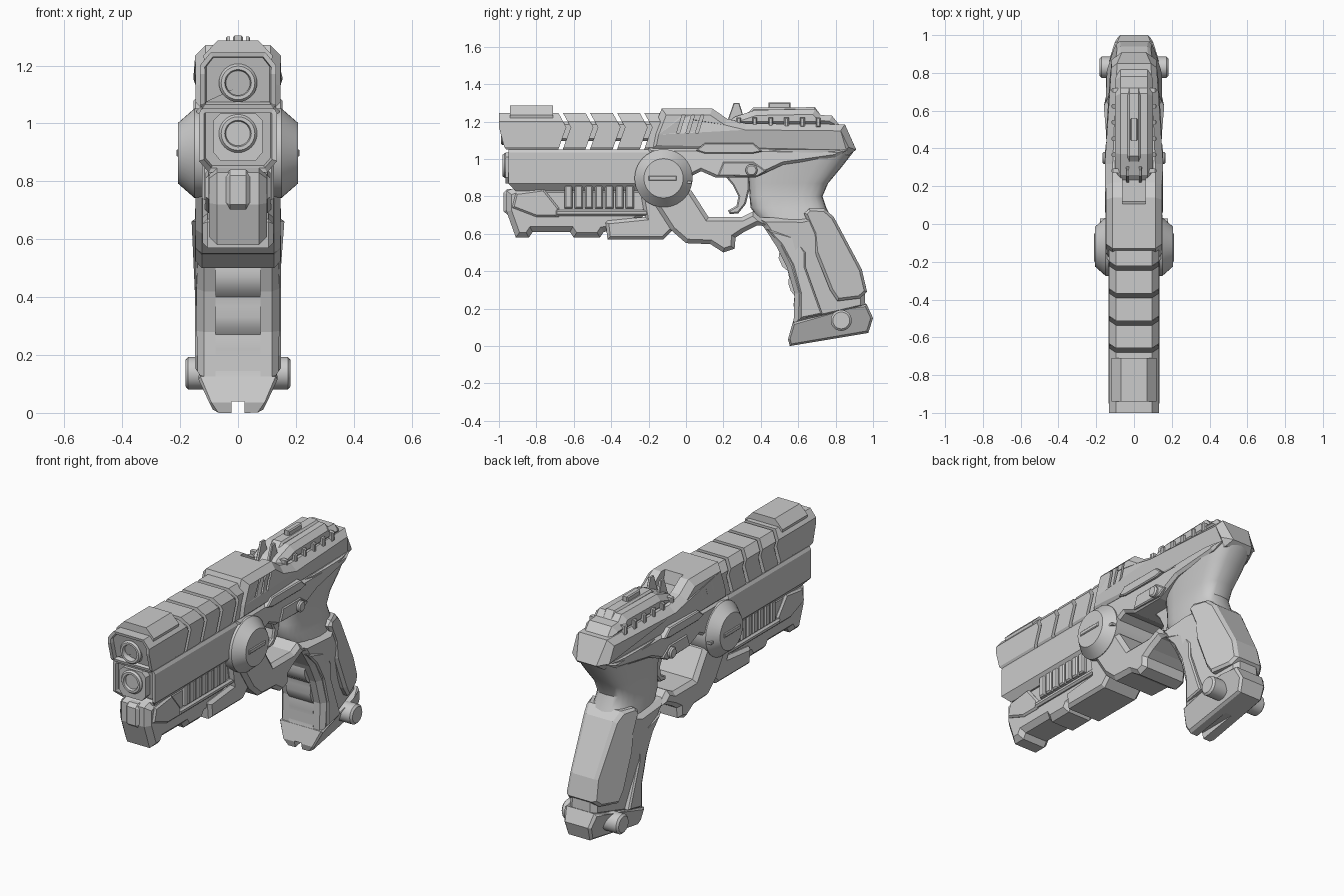
import bpy, bmesh, math
from mathutils import Vector


def finish(name, bm, smooth=False):
    bmesh.ops.recalc_face_normals(bm, faces=bm.faces)
    me = bpy.data.meshes.new(name)
    bm.to_mesh(me)
    bm.free()
    ob = bpy.data.objects.new(name, me)
    bpy.context.collection.objects.link(ob)
    bpy.ops.object.select_all(action='DESELECT')
    bpy.context.view_layer.objects.active = ob
    ob.select_set(True)
    if smooth:
        bpy.ops.object.shade_smooth_by_angle(angle=math.radians(35))
    return ob


def prism(name, pts, w, c=0.0, x0=None, smooth=False):
    """Side profile (y, z[, half width]) extruded across x; c chamfers the outer rims.
    With x0 the part spans x0..w and is mirrored to the other side."""
    bm = bmesh.new()
    halves = [p[2] if len(p) > 2 else w for p in pts]
    a = [bm.verts.new((h, p[0], p[1])) for p, h in zip(pts, halves)]
    b = [bm.verts.new((-h if x0 is None else x0, p[0], p[1])) for p, h in zip(pts, halves)]
    caps = [bm.faces.new(a), bm.faces.new(b[::-1])]
    for i in range(len(pts)):
        j = (i + 1) % len(pts)
        bm.faces.new((a[i], b[i], b[j], a[j]))
    bmesh.ops.recalc_face_normals(bm, faces=bm.faces)
    if c:
        rims = caps if x0 is None else caps[:1]
        edges = list({e for f in rims for e in f.edges})
        bmesh.ops.bevel(bm, geom=edges, offset=c, segments=1, profile=0.5,
                        affect='EDGES', clamp_overlap=True)
    if x0 is not None:
        geo = bmesh.ops.duplicate(bm, geom=bm.verts[:] + bm.edges[:] + bm.faces[:])["geom"]
        for v in geo:
            if isinstance(v, bmesh.types.BMVert):
                v.co.x *= -1
    return finish(name, bm, smooth)


def sweep(name, half, front, back, inset=0):
    """Half cross-section (x, z) mirrored and run along y between front(z) and back(z)."""
    ring = half + [(-x, z) for x, z in reversed(half)]
    bm = bmesh.new()
    a = [bm.verts.new((x, front(z), z)) for x, z in ring]
    b = [bm.verts.new((x, back(z), z)) for x, z in ring]
    face = bm.faces.new(a)
    bm.faces.new(b[::-1])
    for i in range(len(ring)):
        j = (i + 1) % len(ring)
        bm.faces.new((a[i], b[i], b[j], a[j]))
    bmesh.ops.recalc_face_normals(bm, faces=bm.faces)
    if inset:
        bmesh.ops.inset_individual(bm, faces=[face], thickness=inset, depth=0)
        bmesh.ops.inset_individual(bm, faces=[face], thickness=0.006, depth=-0.02)
    return finish(name, bm)


def lathe(name, prof, centre, axis, n=32):
    """Revolve (radius, position along axis) about the x or y axis."""
    bm = bmesh.new()
    rings = []
    for r, h in prof:
        ring = []
        for k in range(n):
            u, v = r * math.cos(math.tau * k / n), r * math.sin(math.tau * k / n)
            co = (h, u, v) if axis == 'x' else (u, h, v)
            ring.append(bm.verts.new(Vector(co) + Vector(centre)))
        rings.append(ring)
    for p, q in zip(rings, rings[1:]):
        for k in range(n):
            bm.faces.new((p[k], p[(k + 1) % n], q[(k + 1) % n], q[k]))
    bm.faces.new(rings[0])
    bm.faces.new(rings[-1])
    return finish(name, bm, True)


def box(name, y0, y1, z0, z1, w, c=0.0, x0=None):
    return prism(name, [(y0, z0), (y1, z0), (y1, z1), (y0, z1)], w, c, x0)


def cut(ob, cutter):
    m = ob.modifiers.new("cut", 'BOOLEAN')
    m.object, m.operation, m.solver = cutter, 'DIFFERENCE', 'EXACT'
    bpy.context.view_layer.objects.active = ob
    bpy.ops.object.modifier_apply(modifier=m.name)
    bpy.data.objects.remove(cutter)


# Upper shroud: chevron-ended segments over a narrow core
def chevron(y):
    return lambda z: y + 0.03 - ((z - 1.17) * 0.55 if z > 1.17 else (1.17 - z) * 0.36)


shroud = [(0.122, 1.05), (0.132, 1.065), (0.132, 1.17), (0.132, 1.2), (0.095, 1.245)]
joints = [-0.67, -0.525, -0.38, -0.235]
sweep("shroud_front", shroud, lambda z: -1 if z > 1.1 else -0.96 - (z - 1.05) * 0.8,
      chevron(joints[0]), 0.018)
for i, y in enumerate(joints):
    end = chevron(joints[i + 1]) if i < 3 else (lambda z: -0.1)
    sweep(f"shroud_segment_{i + 1}", shroud, chevron(y + 0.024), end)
box("shroud_core", -0.9, -0.1, 1.095, 1.2, 0.112, 0.015)
sweep("front_sight_cap", [(0.115, 1.21), (0.12, 1.235), (0.07, 1.286)],
      lambda z: -0.94, lambda z: -0.71)

# Lower barrel housing, stepped up above the vents
sweep("barrel_housing", [(0.1, 0.83), (0.135, 0.87), (0.135, 1.035), (0.125, 1.052)],
      lambda z: -0.95 if z > 0.85 else -0.91, lambda z: -0.1, 0.018)
sweep("barrel_housing_nose", [(0.06, 0.87), (0.085, 0.9), (0.085, 1.01), (0.06, 1.035)],
      lambda z: -0.965, lambda z: -0.9)
for name, z, y in (("upper_muzzle", 1.14, -0.99), ("lower_muzzle", 0.965, -0.98)):
    lathe(name, [(0.066, y + 0.15), (0.066, y + 0.01), (0.058, y), (0.046, y),
                 (0.042, y + 0.01), (0.042, y + 0.1)], (0, 0, z), 'y')

# Under-barrel rail with vents
prism("under_rail", [(-0.96, 0.83), (-0.96, 0.72), (-0.91, 0.58), (-0.84, 0.58), (-0.82, 0.61),
                     (-0.62, 0.61), (-0.6, 0.58), (-0.46, 0.58), (-0.44, 0.61), (-0.3, 0.63),
                     (-0.2, 0.72), (-0.2, 0.85), (-0.9, 0.85)], 0.1, 0.028)
prism("rail_nose", [(-0.975, 0.82), (-0.975, 0.72), (-0.94, 0.69), (-0.9, 0.69), (-0.9, 0.84),
                    (-0.955, 0.84)], 0.045, 0.018)
prism("rail_side_rib", [(-0.93, 0.74), (-0.8, 0.69), (-0.68, 0.69), (-0.68, 0.74), (-0.76, 0.84),
                        (-0.91, 0.82)], 0.112, 0.01)
box("vent_sill", -0.7, -0.15, 0.695, 0.728, 0.118, 0.01)
for i in range(7):
    y = -0.65 + i * 0.0545
    box(f"vent_fin_{i + 1}", y, y + 0.044, 0.735, 0.86, 0.124, 0.008)
prism("rail_rear_block", [(-0.43, 0.66), (-0.42, 0.57), (-0.12, 0.57), (-0.04, 0.65),
                          (-0.1, 0.86), (-0.25, 0.86), (-0.22, 0.69), (-0.42, 0.67)],
      0.122, 0.02)

# Pivot drum on both sides
lathe("pivot_drum", [(0.105, -0.207), (0.155, -0.15), (0.155, 0.15), (0.105, 0.207)],
      (0, -0.12, 0.897), 'x', 40)
box("drum_bar", -0.2, -0.05, 0.885, 0.91, 0.213, 0.004)
box("drum_bar_lower", -0.08, 0.03, 0.868, 0.882, 0.18)

# Trigger guard and trigger
prism("trigger_guard", [(-0.17, 0.76), (-0.05, 0.86), (0.03, 0.83), (0.12, 0.69), (0.3, 0.69),
                        (0.36, 0.72), (0.45, 0.64), (0.38, 0.645), (0.31, 0.61), (0.265, 0.58),
                        (0.26, 0.52), (0.2, 0.5), (0.13, 0.545), (0.0, 0.55), (-0.08, 0.62)],
      0.147, 0.025)
prism("trigger", [(0.2, 0.92), (0.25, 0.86), (0.28, 0.8), (0.27, 0.75), (0.225, 0.725),
                  (0.235, 0.705), (0.28, 0.71), (0.32, 0.76), (0.34, 0.84), (0.34, 0.92)],
      0.035, 0.008)

# Receiver: upper housing, frame and raised plates
housing = prism("receiver_housing", [(-0.2, 1.04), (-0.18, 1.14), (-0.13, 1.27), (0.14, 1.27),
                (0.22, 1.215), (0.32, 1.19), (0.85, 1.185, 0.125), (0.91, 1.05, 0.1),
                (0.87, 1.02, 0.12)], 0.148, 0.035)
slits = [prism("slit_cutter", [(y, 1.14), (y + 0.016, 1.14), (y + 0.046, 1.235),
               (y + 0.03, 1.235)], 0.2, 0, 0.115) for y in (-0.05, 0.0, 0.05)]
for s in slits:
    cut(housing, s)
cut(housing, prism("sight_notch_cutter", [(0.1, 1.3), (0.12, 1.2), (0.3, 1.2), (0.3, 1.3)], 0.06))
prism("frame", [(-0.2, 1.06), (-0.2, 0.9), (0.03, 0.91), (0.08, 0.935), (0.16, 0.9), (0.37, 0.9),
                (0.52, 0.97), (0.8, 1.01, 0.13), (0.87, 1.05, 0.12)], 0.143, 0.015)
prism("frame_plate", [(0.05, 1.045), (0.1, 1.085), (0.36, 1.085), (0.41, 1.04), (0.36, 1.03),
                      (0.1, 1.03)], 0.153, 0.006)
prism("pin_plate", [(0.17, 0.91), (0.2, 0.985), (0.36, 0.985), (0.43, 0.935), (0.38, 0.905)],
      0.15, 0.006)
lathe("frame_pin", [(0.024, -0.168), (0.032, -0.16), (0.032, 0.16), (0.024, 0.168)],
      (0, 0.35, 0.94), 'x', 20)

# Rear top deck, ribs and sights
prism("top_deck", [(0.2, 1.17), (0.26, 1.225), (0.37, 1.262), (0.69, 1.268), (0.72, 1.235),
                   (0.78, 1.232), (0.83, 1.17)], 0.1, 0.04)
for i in range(6):
    y = 0.27 + i * 0.085
    box(f"deck_rib_{i + 1}", y, y + 0.025, 1.17, 1.222, 0.118, 0.006, 0.06)
prism("deck_ridge", [(0.3, 1.22), (0.36, 1.275), (0.69, 1.277), (0.73, 1.22)], 0.035, 0.01)
box("rear_sight", 0.44, 0.56, 1.26, 1.303, 0.018, 0.006)
prism("sight_ears", [(0.22, 1.2), (0.255, 1.3), (0.285, 1.3), (0.31, 1.22)], 0.042, 0.004, 0.027)

# Neck flowing from the receiver into the grip
bm = bmesh.new()
loops = []
for z, y0, y1, w in [(1.05, 0.34, 0.905, 0.13), (0.96, 0.33, 0.835, 0.122),
                     (0.87, 0.335, 0.76, 0.108), (0.8, 0.34, 0.73, 0.103),
                     (0.74, 0.345, 0.75, 0.112), (0.64, 0.42, 0.8, 0.132)]:
    loop = []
    for k in range(24):
        c, s = math.cos(math.tau * k / 24), math.sin(math.tau * k / 24)
        c, s = (math.copysign(abs(t) ** 0.65, t) for t in (c, s))
        loop.append(bm.verts.new((w * s, (y0 + y1) / 2 + (y1 - y0) / 2 * c, z)))
    loops.append(loop)
for p, q in zip(loops, loops[1:]):
    for k in range(24):
        bm.faces.new((p[k], p[(k + 1) % 24], q[(k + 1) % 24], q[k]))
bm.faces.new(loops[0])
bm.faces.new(loops[-1])
finish("grip_neck", bm, True)

# Grip body, finger strip and raised side panels, narrowing towards the back
prism("grip", [(0.37, 0.69), (0.42, 0.63), (0.485, 0.53), (0.54, 0.42), (0.58, 0.28),
               (0.575, 0.11), (0.96, 0.2, 0.085), (0.955, 0.29, 0.08), (0.92, 0.4, 0.08),
               (0.78, 0.66, 0.09), (0.75, 0.72, 0.1), (0.62, 0.68)], 0.143, 0.025)
prism("finger_strip", [(0.42, 0.63), (0.47, 0.56), (0.5, 0.51), (0.495, 0.47), (0.515, 0.425),
                       (0.545, 0.4), (0.55, 0.37), (0.548, 0.33), (0.56, 0.295), (0.58, 0.27),
                       (0.575, 0.22), (0.582, 0.17), (0.57, 0.12), (0.65, 0.13), (0.62, 0.45),
                       (0.55, 0.6)], 0.078, smooth=True)
prism("grip_front_panel", [(0.43, 0.625), (0.59, 0.58), (0.64, 0.5), (0.64, 0.42), (0.73, 0.17),
                           (0.61, 0.145), (0.61, 0.28), (0.57, 0.43), (0.51, 0.54)], 0.149, 0.008)
prism("grip_rear_panel", [(0.63, 0.71), (0.66, 0.735), (0.74, 0.735, 0.115), (0.79, 0.69, 0.1),
                          (0.94, 0.41, 0.085), (0.968, 0.29, 0.09), (0.93, 0.255, 0.11),
                          (0.81, 0.24), (0.77, 0.3), (0.69, 0.5), (0.68, 0.6)], 0.148, 0.015)

# Grip base with a front notch and a cross pin
base = prism("grip_base", [(0.57, 0.125, 0.142), (0.545, 0.035, 0.105), (0.555, 0.0, 0.08),
                           (0.975, 0.07, 0.08), (1.0, 0.15, 0.085), (0.965, 0.225, 0.1),
                           (0.88, 0.2, 0.14)], 0.14, 0.012)
cut(base, box("notch_cutter", 0.4, 0.8, -0.1, 0.04, 0.022))
lathe("grip_pin", [(0.045, -0.182), (0.056, -0.172), (0.056, 0.172), (0.045, 0.182)],
      (0, 0.83, 0.137), 'x', 28)
